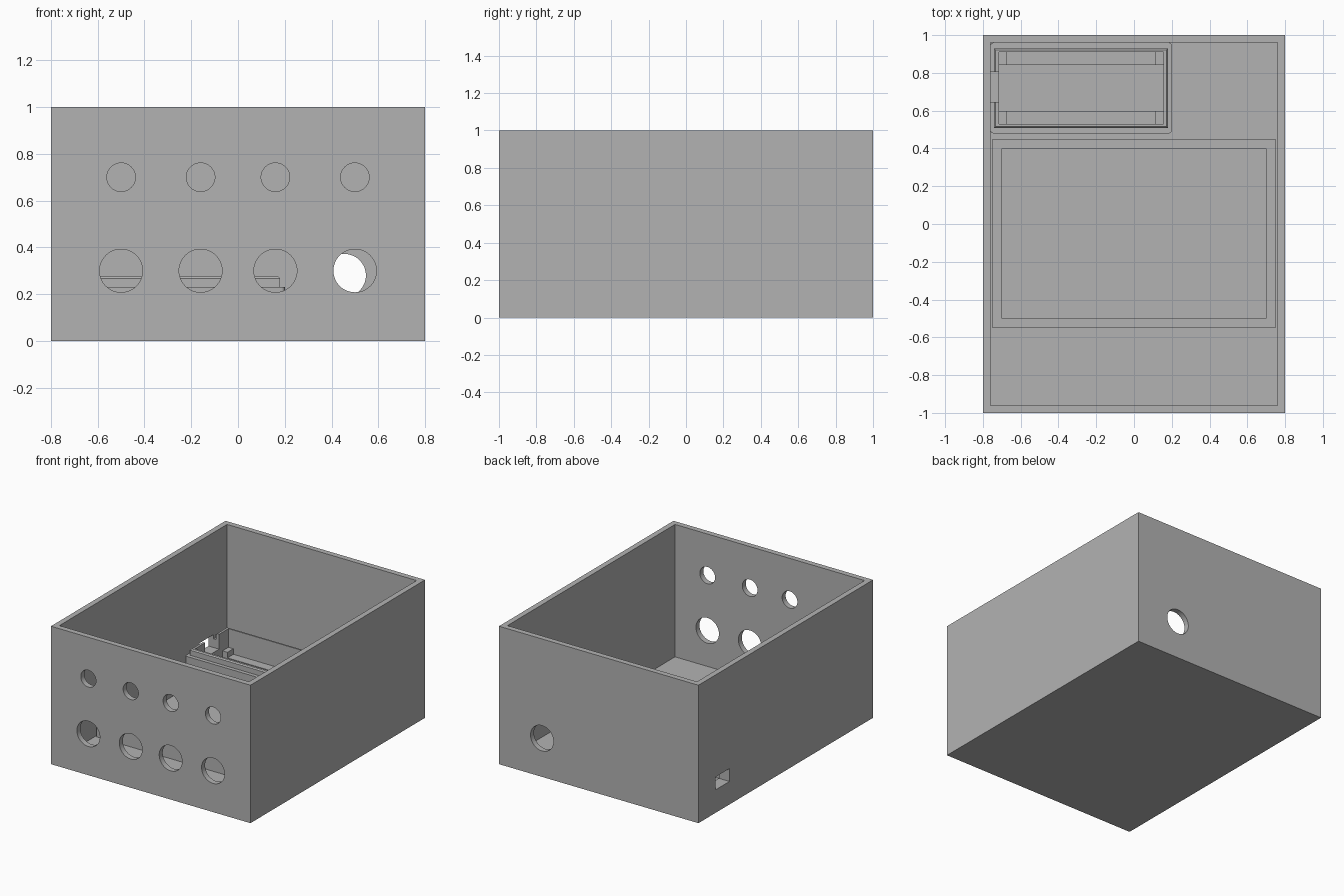
import bpy
import bmesh
import math
from mathutils import Matrix

if "Cube" in bpy.data.objects:
    bpy.data.objects.remove(bpy.data.objects["Cube"], do_unlink=True)

grey = bpy.data.materials.new("plain_grey")
grey.use_nodes = True
grey.diffuse_color = (0.45, 0.45, 0.45, 1)
grey.node_tree.nodes["Principled BSDF"].inputs["Base Color"].default_value = (0.45, 0.45, 0.45, 1)


def to_object(name, bm):
    mesh = bpy.data.meshes.new(name)
    bm.to_mesh(mesh)
    bm.free()
    mesh.materials.append(grey)
    obj = bpy.data.objects.new(name, mesh)
    bpy.context.collection.objects.link(obj)
    return obj


def box(name, xs, ys, zs, pick=None, bevel=0, segments=1):
    """Box from ranges; edges chosen by pick(edge) are bevelled."""
    bm = bmesh.new()
    bmesh.ops.create_cube(bm, size=1)
    for v in bm.verts:
        v.co = [r[0] if c < 0 else r[1] for c, r in zip(v.co, (xs, ys, zs))]
    if pick:
        bmesh.ops.bevel(bm, geom=[e for e in bm.edges if pick(e)], offset=bevel,
                        segments=segments, profile=0.5, affect='EDGES')
    return to_object(name, bm)


def hole(x, y, z, radius):
    bm = bmesh.new()
    bmesh.ops.create_cone(bm, cap_ends=True, segments=64, radius1=radius, radius2=radius, depth=0.2,
                          matrix=Matrix.Translation((x, y, z)) @ Matrix.Rotation(math.pi / 2, 4, 'X'))
    return to_object("hole_cutter", bm)


def combine(obj, others, operation='DIFFERENCE'):
    """Apply booleans one by one and remove the helpers."""
    for other in others:
        mod = obj.modifiers.new("bool", 'BOOLEAN')
        mod.operation, mod.solver, mod.object = operation, 'EXACT', other
        graph = bpy.context.evaluated_depsgraph_get()
        graph.update()
        mesh = bpy.data.meshes.new_from_object(obj.evaluated_get(graph))
        obj.modifiers.clear()
        obj.data = mesh
        bpy.data.objects.remove(other, do_unlink=True)


def upright(e):
    return abs(e.verts[0].co.z - e.verts[1].co.z) > 0.01


WALL, FLOOR = 0.04, 0.04

# Open enclosure with cable holes and a side port
shell = box("enclosure", (-0.8, 0.8), (-1, 1), (0, 1))
cutters = [box("cavity", (-0.8 + WALL, 0.8 - WALL), (-1 + WALL, 1 - WALL), (FLOOR, 1.2))]
for x in (-0.5, -0.16, 0.16, 0.5):
    cutters += [hole(x, -1, 0.7, 0.061), hole(x, -1, 0.3, 0.092)]
cutters.append(hole(0.455, 1, 0.28, 0.092))
cutters.append(box("port", (-0.9, -0.7), (0.645, 0.805), (0.167, 0.26)))
combine(shell, cutters)

# Low rectangular frame on the floor
frame = box("floor_frame", (-0.75, 0.75), (-0.55, 0.45), (FLOOR, 0.14))
combine(frame, [box("frame_opening", (-0.7, 0.7), (-0.5, 0.4), (0, 0.3))])

# Board holder: rounded base, chamfered lip, cavity and port notch
holder = box("board_holder", (-0.76, 0.2), (0.48, 0.96), (FLOOR, 0.23), upright, 0.015, 4)
lip = box("lip", (-0.74, 0.18), (0.507, 0.93), (0.1, 0.275),
          lambda e: all(v.co.z > 0.2 for v in e.verts), 0.008)
combine(holder, [lip], 'UNION')
combine(holder, [box("holder_cavity", (-0.715, 0.157), (0.53, 0.911), (0.07, 0.4)),
                 box("notch", (-0.9, -0.7), (0.645, 0.805), (0.167, 0.4))])

# Corner posts and side ledges inside the holder
for side, ys in (("front", (0.53, 0.599)), ("back", (0.843, 0.911))):
    box(side + "_ledge", (-0.675, 0.113), ys, (0.07, 0.1))
    for end, xs in (("right", (-0.715, -0.675)), ("left", (0.113, 0.157))):
        box(side + "_" + end + "_post", xs, ys, (0.07, 0.14))

# Smooth the round holes, keep edges sharp
bpy.ops.object.select_all(action='DESELECT')
for obj in (shell, holder):
    obj.select_set(True)
bpy.context.view_layer.objects.active = shell
bpy.ops.object.shade_smooth_by_angle(angle=math.radians(30))
